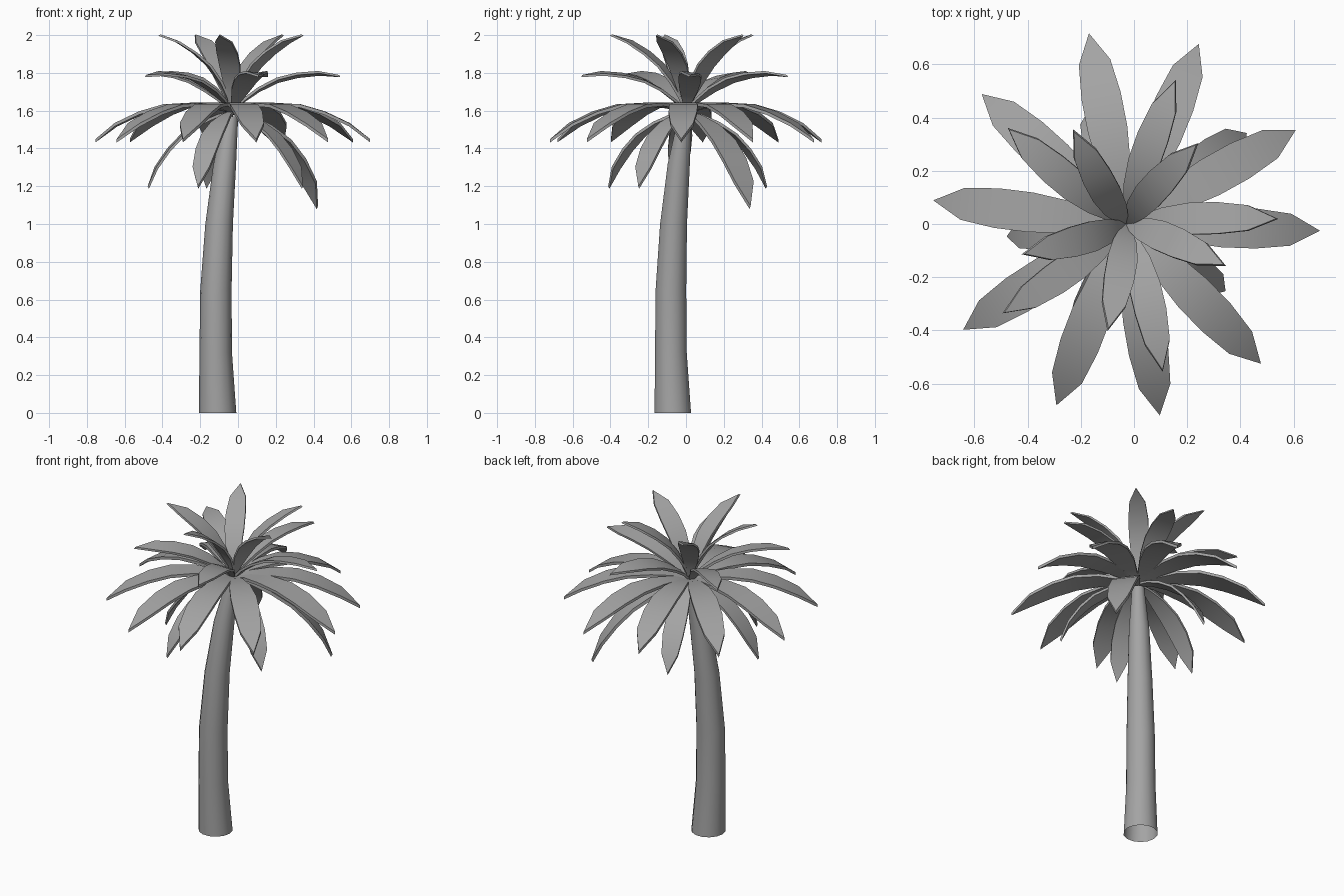
import bpy
import bmesh
from math import radians, cos, sin, pi
from mathutils import Matrix, Vector

cube = bpy.data.objects.get("Cube")
if cube:
    bpy.data.objects.remove(cube, do_unlink=True)

grey = bpy.data.materials.new("stone grey")
grey.use_nodes = True
COLOUR = (0.37, 0.37, 0.37, 1)
grey.diffuse_color = COLOUR
grey.node_tree.nodes["Principled BSDF"].inputs["Base Color"].default_value = COLOUR

CROWN = Vector((-0.03, 0, 1.6))


def finish(bm, name):
    """Turn a bmesh into a mesh with smooth shading and sharp corners."""
    bmesh.ops.recalc_face_normals(bm, faces=bm.faces)
    mesh = bpy.data.meshes.new(name)
    bm.to_mesh(mesh)
    bm.free()
    mesh.materials.append(grey)
    obj = bpy.data.objects.new(name, mesh)
    bpy.context.collection.objects.link(obj)
    bpy.ops.object.select_all(action='DESELECT')
    obj.select_set(True)
    bpy.context.view_layer.objects.active = obj
    bpy.ops.object.shade_smooth_by_angle(angle=radians(35))
    return obj


def make_trunk():
    # Ring height, centre x, centre y, radius
    rings = [(0, -0.108, -0.07, 0.099), (0.32, -0.118, -0.08, 0.086),
             (0.65, -0.117, -0.08, 0.083), (1.0, -0.1, -0.066, 0.073),
             (1.32, -0.07, -0.038, 0.06), (1.57, -0.035, -0.005, 0.036)]
    sides = 14
    bm = bmesh.new()
    loops = []
    for z, x, y, r in rings:
        loops.append([bm.verts.new((x + r * cos(2 * pi * i / sides),
                                    y + r * sin(2 * pi * i / sides), z))
                      for i in range(sides)])
    for low, high in zip(loops, loops[1:]):
        for i in range(sides):
            j = (i + 1) % sides
            bm.faces.new((low[i], low[j], high[j], high[i]))
    bm.faces.new(loops[-1])
    return finish(bm, "trunk")


def make_frond():
    # Reach, height, half width along an arching blade
    spine = [(0, 0, 0.01), (0.1, 0.03, 0.033), (0.22, 0.042, 0.06),
             (0.36, 0.034, 0.075), (0.49, -0.004, 0.075), (0.62, -0.065, 0.06)]
    bm = bmesh.new()
    rows = [[bm.verts.new((x, s * w, z)) for s in (-1, 1)] for x, z, w in spine]
    for a, b in zip(rows, rows[1:]):
        bm.faces.new((a[0], b[0], b[1], a[1]))
    tip = bm.verts.new((0.73, 0, -0.15))
    bm.faces.new((rows[-1][0], tip, rows[-1][1]))
    # Thicken the blade downwards
    out = bmesh.ops.extrude_face_region(bm, geom=bm.faces[:], use_keep_orig=True)
    lower = [g for g in out["geom"] if isinstance(g, bmesh.types.BMVert)]
    bmesh.ops.translate(bm, verts=lower, vec=(0, 0, -0.018))
    return finish(bm, "frond")


make_trunk()
template = make_frond()

# Tier name, pitch, blade scale, roll, headings
tiers = [
    ("lower", -30, 0.81, 0, (37, 108, 186, 246, 326)),
    ("middle", 0, 1.0, 0, (29, 68, 101, 138, 173, 213, 249, 280, 314, 358)),
    ("upper", 30, 0.8, -9, (4, 73, 143, 218, 286)),
    ("top", 57, 0.76, -9, (51, 122, 199, 263, 340)),
]
for tier, pitch, scale, roll, headings in tiers:
    for n, heading in enumerate(headings):
        # The first hanging frond is larger than its neighbours
        size = 1.02 if tier == "lower" and n == 0 else scale
        frond = bpy.data.objects.new(f"{tier}_frond_{n + 1}", template.data)
        bpy.context.collection.objects.link(frond)
        frond.matrix_world = (Matrix.Translation(CROWN)
                              @ Matrix.Rotation(radians(heading), 4, 'Z')
                              @ Matrix.Rotation(radians(-pitch), 4, 'Y')
                              @ Matrix.Rotation(radians(roll), 4, 'X')
                              @ Matrix.Scale(size, 4))
bpy.data.objects.remove(template, do_unlink=True)
